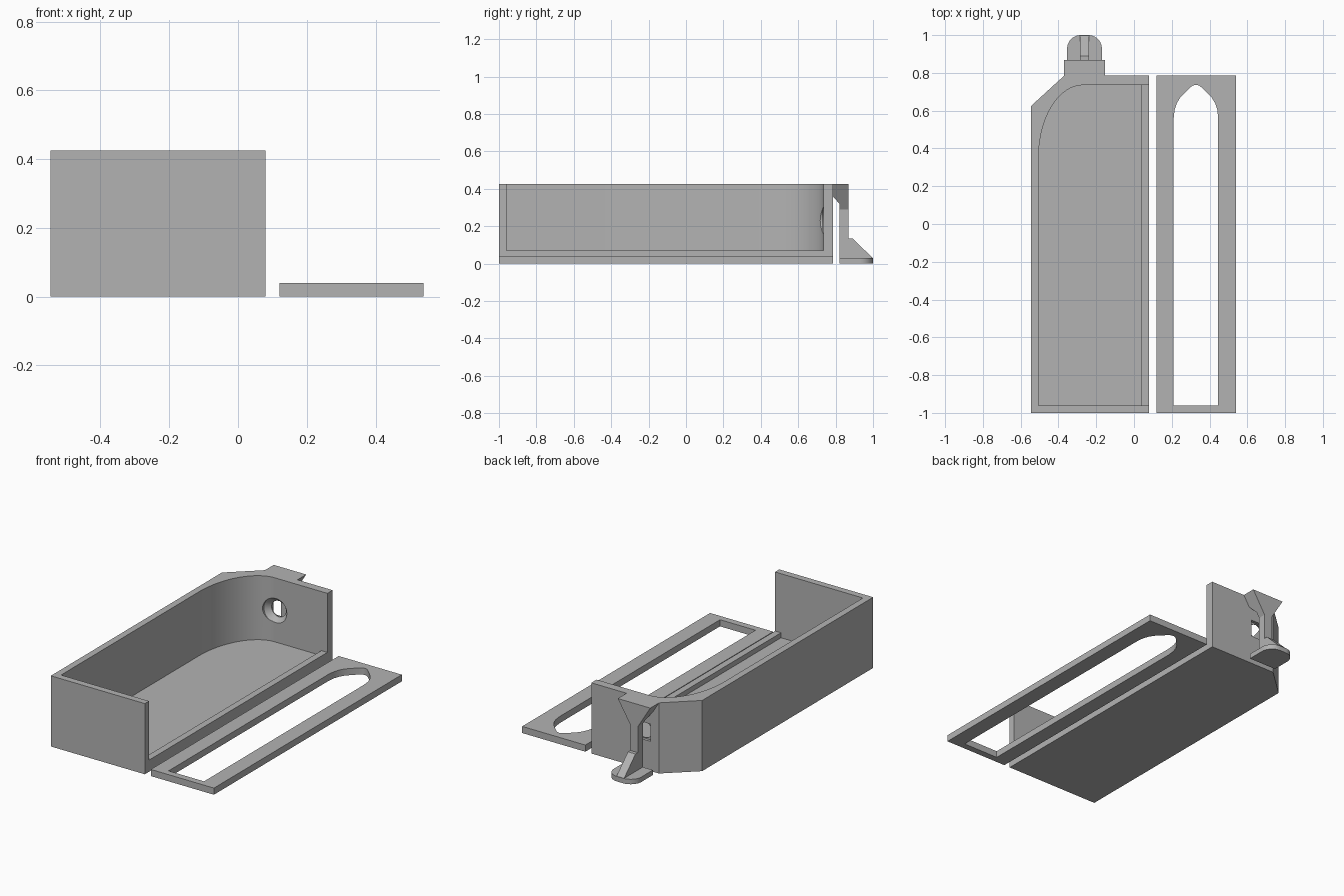
import bpy, bmesh, math
from mathutils import Vector

cube = bpy.data.objects.get("Cube")
if cube:
    bpy.data.objects.remove(cube, do_unlink=True)

grey = bpy.data.materials.new("plain grey")
grey.use_nodes = True
GREY = (0.45, 0.45, 0.45, 1)
grey.diffuse_color = GREY
grey.node_tree.nodes["Principled BSDF"].inputs["Base Color"].default_value = GREY


def prism(name, points, low, high, axis="z"):
    """Extrude a 2D outline along an axis; outline is xy, yz or xz."""
    place = {"z": lambda a, b, h: (a, b, h),
             "x": lambda a, b, h: (h, a, b),
             "y": lambda a, b, h: (a, h, b)}[axis]
    bm = bmesh.new()
    face = bm.faces.new([bm.verts.new(place(a, b, low)) for a, b in points])
    extruded = bmesh.ops.extrude_face_region(bm, geom=[face])
    shift = Vector(place(0, 0, high - low))
    bmesh.ops.translate(bm, vec=shift,
                        verts=[g for g in extruded["geom"] if isinstance(g, bmesh.types.BMVert)])
    bmesh.ops.recalc_face_normals(bm, faces=bm.faces)
    return add_object(name, bm)


def add_object(name, bm):
    mesh = bpy.data.meshes.new(name)
    bm.to_mesh(mesh)
    bm.free()
    mesh.materials.append(grey)
    obj = bpy.data.objects.new(name, mesh)
    bpy.context.collection.objects.link(obj)
    return obj


def rect(x0, x1, y0, y1):
    return [(x0, y0), (x1, y0), (x1, y1), (x0, y1)]


def arc(cx, cy, rx, ry, start, end, steps=16):
    angles = [math.radians(start + (end - start) * i / steps) for i in range(steps + 1)]
    return [(cx + rx * math.cos(a), cy + ry * math.sin(a)) for a in angles]


def combine(obj, tool, operation="DIFFERENCE"):
    tool.hide_render = True
    mod = obj.modifiers.new(operation.lower(), "BOOLEAN")
    mod.operation, mod.solver, mod.object = operation, "EXACT", tool
    bpy.context.view_layer.objects.active = obj
    bpy.ops.object.modifier_apply(modifier=mod.name)
    bpy.data.objects.remove(tool, do_unlink=True)


def smooth(obj):
    bpy.ops.object.select_all(action="DESELECT")
    obj.select_set(True)
    bpy.context.view_layer.objects.active = obj
    bpy.ops.object.shade_smooth_by_angle(angle=math.radians(30))


LEFT, RIGHT, FRONT, BACK, TOP = -0.545, 0.08, -1.0, 0.785, 0.425
HOLE_X, HOLE_Z = -0.262, 0.23

# Tray with one bevelled corner
tray = prism("tray", [(LEFT, FRONT), (RIGHT, FRONT), (RIGHT, BACK),
                      (-0.37, BACK), (LEFT, 0.625)], 0, TOP)


def cavity(right, low):
    curve = arc(-0.27, 0.35, 0.235, 0.385, 90, 180, 28)
    return prism("cavity_cutter", [(right, 0.735)] + curve + [(-0.505, -0.96), (right, -0.96)],
                 low, 0.6)


# Hollow: the lower cut leaves a low lip along the open side
combine(tray, cavity(0.04, 0.04))
combine(tray, cavity(0.2, 0.07))

# Flared round hole through the back wall, with a square pocket outside
bm = bmesh.new()
rings = []
for y, r in ((0.66, 0.08), (0.73, 0.077), (0.762, 0.048), (0.775, 0.048)):
    rings.append([bm.verts.new((x, y, z)) for x, z in arc(HOLE_X, HOLE_Z, r, r, 0, 360, 32)[:-1]])
for a, b in zip(rings, rings[1:]):
    for i in range(32):
        j = (i + 1) % 32
        bm.faces.new((a[i], a[j], b[j], b[i]))
bm.faces.new(rings[0])
bm.faces.new(rings[-1])
bmesh.ops.recalc_face_normals(bm, faces=bm.faces)
combine(tray, add_object("hole_cutter", bm))
combine(tray, prism("pocket_cutter", rect(HOLE_X - 0.052, HOLE_X + 0.052,
                                          HOLE_Z - 0.052, HOLE_Z + 0.052), 0.768, 0.81, "y"))
smooth(tray)

# Hanging clip: side outline crossed with a funnel-shaped back outline
clip = prism("clip_arm", [(BACK, TOP), (0.868, TOP), (0.868, 0.135), (0.89, 0.135),
                          (0.998, 0.03), (0.998, 0.01), (0.82, 0.01), (0.82, 0.32),
                          (BACK, 0.36)], -0.5, 0, "x")
stem = [(0.108, TOP), (0.025, 0.29), (0.025, 0)]
funnel = [(HOLE_X + x, z) for x, z in stem] + [(HOLE_X - x, z) for x, z in reversed(stem)]
combine(clip, prism("funnel_cutter", funnel, 0.7, 1.1, "y"), "INTERSECT")

# Rounded foot of the clip
foot = prism("clip_foot", [(HOLE_X - 0.092, 0.82), (HOLE_X + 0.092, 0.82)]
             + arc(HOLE_X + 0.02, 0.928, 0.072, 0.072, 0, 90)
             + arc(HOLE_X - 0.02, 0.928, 0.072, 0.072, 90, 180), 0, 0.03)
smooth(foot)

# Flat side cover with an arched window
cover = prism("side_cover", rect(0.12, 0.54, FRONT, BACK), 0, 0.04)
MID = 0.328
half = [(0.118, -0.96), (0.118, 0.56), (0.113, 0.605), (0.102, 0.638), (0.085, 0.667),
        (0.063, 0.69), (0.03, 0.723), (0.016, 0.733), (0, 0.737)]
window = [(MID + x, y) for x, y in half] + [(MID - x, y) for x, y in reversed(half[:-1])]
combine(cover, prism("window_cutter", window, -0.1, 0.1))
smooth(cover)
